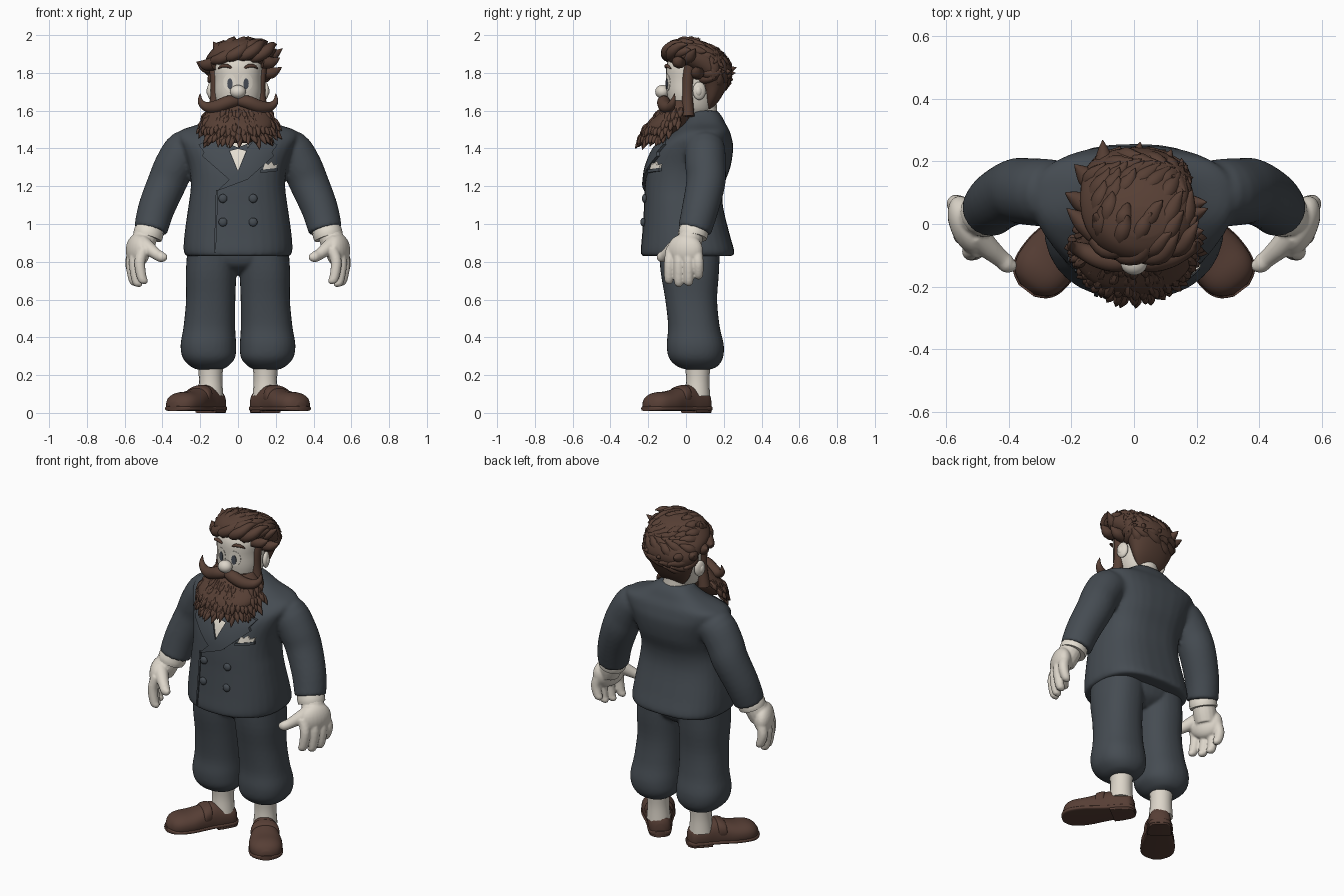
import bpy, bmesh, math, random
from math import sin, cos, pi
from mathutils import Vector, Matrix
from mathutils.bvhtree import BVHTree

random.seed(4)


def material(name, rgb):
    m = bpy.data.materials.new(name)
    m.diffuse_color = (*rgb, 1)
    return m


CLOTH = material("slate cloth", (0.060, 0.072, 0.085))
HAIR = material("brown hair", (0.095, 0.050, 0.035))
LEATHER = material("brown leather", (0.095, 0.049, 0.036))
SKIN = material("pale skin", (0.72, 0.67, 0.59))
WHITE = material("off white", (0.78, 0.73, 0.64))
DARK = material("dark grey eye", (0.07, 0.08, 0.10))


def spline(keys, n):
    """Catmull-Rom through tuples of any length."""
    out = []
    for i in range(len(keys) - 1):
        p = [keys[max(i - 1, 0)], keys[i], keys[i + 1], keys[min(i + 2, len(keys) - 1)]]
        for s in range(n):
            t = s / n
            out.append([0.5 * (2 * b + (c - a) * t + (2 * a - 5 * b + 4 * c - d) * t * t
                               + (3 * b - a - 3 * c + d) * t ** 3) for a, b, c, d in zip(*p)])
    return out + [list(keys[-1])]


def skin(bm, rings):
    """Bridge rings of points and cap the ends."""
    vs = [[bm.verts.new(p) for p in r] for r in rings]
    n = len(vs[0])
    for a, b in zip(vs, vs[1:]):
        for i in range(n):
            bm.faces.new((a[i], a[(i + 1) % n], b[(i + 1) % n], b[i]))
    bm.faces.new(vs[0][::-1])
    bm.faces.new(vs[-1])


def loft(bm, keys, n=4, sides=32, power=2.3, back=None, matrix=None):
    """Stacked superellipses; keys are (z, x0, x1, y0, y1)."""
    rings = []
    for z, x0, x1, y0, y1 in spline(keys, n):
        ring = []
        for i in range(sides):
            a = 2 * pi * i / sides
            e = 2 / (back if back and i < sides / 2 else power)
            f = lambda v: math.copysign(abs(v) ** e, v)
            p = Vector(((x0 + x1) / 2 + (x1 - x0) / 2 * f(cos(a)),
                        (y0 + y1) / 2 + (y1 - y0) / 2 * f(sin(a)), z))
            ring.append(matrix @ p if matrix else p)
        rings.append(ring)
    skin(bm, rings)


def tube(bm, keys, n=4, sides=16):
    """Round tube; keys are (x, y, z, radius)."""
    pts = spline(keys, n)
    pos = [Vector(p[:3]) for p in pts]
    rings, u, prev = [], None, None
    for i, p in enumerate(pts):
        t = (pos[min(i + 1, len(pos) - 1)] - pos[max(i - 1, 0)]).normalized()
        u = t.orthogonal().normalized() if u is None else prev.rotation_difference(t) @ u
        w, prev, r = t.cross(u), t, max(p[3], 0.001)
        rings.append([pos[i] + (u * cos(2 * pi * k / sides) + w * sin(2 * pi * k / sides)) * r
                      for k in range(sides)])
    skin(bm, rings)


def ball(bm, c, r, turn=0):
    m = Matrix.Translation(c) @ Matrix.Rotation(turn, 4, 'Z') @ Matrix.Diagonal((*r, 1))
    bmesh.ops.create_uvsphere(bm, u_segments=24, v_segments=16, radius=1, matrix=m)


def finish(bm, name, mat, mirror=False, voxel=0, angle=50):
    bmesh.ops.recalc_face_normals(bm, faces=bm.faces)
    me = bpy.data.meshes.new(name)
    bm.to_mesh(me)
    bm.free()
    me.materials.append(mat)
    me.polygons.foreach_set("use_smooth", [True] * len(me.polygons))
    me.set_sharp_from_angle(angle=math.radians(angle))
    ob = bpy.data.objects.new(name, me)
    bpy.context.collection.objects.link(ob)
    if voxel:
        r = ob.modifiers.new("blend", 'REMESH')
        r.mode, r.voxel_size, r.use_smooth_shade = 'VOXEL', voxel, True
        s = ob.modifiers.new("soften", 'SMOOTH')
        s.factor, s.iterations = 0.5, 4
    if mirror:
        ob.modifiers.new("mirror", 'MIRROR').use_mirror_merge = False
    return ob


def surface(ob):
    bpy.context.view_layer.update()
    return BVHTree.FromObject(ob, bpy.context.evaluated_depsgraph_get())


def front(tree, x, z):
    hit = tree.ray_cast(Vector((x, -1, z)), Vector((0, 1, 0)))[0]
    return hit.y if hit else 0


def plate(name, outline, mat, tree, lift, mirror=False):
    """Thin sheet cut to an x,z outline and laid on a surface."""
    bm = bmesh.new()
    bm.faces.new([bm.verts.new((x, 0, z)) for x, z in outline])
    for axis in (0, 2):
        lo, hi = min(v.co[axis] for v in bm.verts), max(v.co[axis] for v in bm.verts)
        for k in range(1, int((hi - lo) / 0.02) + 1):
            co, no = Vector(), Vector()
            co[axis], no[axis] = lo + k * 0.02, 1
            bmesh.ops.bisect_plane(bm, geom=bm.verts[:] + bm.edges[:] + bm.faces[:],
                                   plane_co=co, plane_no=no)
    for v in bm.verts:
        v.co.y = front(tree, v.co.x, v.co.z) - lift
    ext = bmesh.ops.extrude_face_region(bm, geom=bm.faces[:])
    for v in ext["geom"]:
        if isinstance(v, bmesh.types.BMVert):
            v.co.y += lift + 0.004
    return finish(bm, name, mat, mirror, angle=30)


def oval(cx, cz, rx, rz):
    return [(cx + rx * cos(2 * pi * i / 20), cz + rz * sin(2 * pi * i / 20)) for i in range(20)]


# Jacket body and sleeves
bm = bmesh.new()
body = [(0.83, 0.275, -0.235, 0.25), (0.86, 0.288, -0.24, 0.255), (0.95, 0.283, -0.232, 0.23),
        (1.1, 0.262, -0.222, 0.195), (1.2, 0.25, -0.218, 0.2), (1.3, 0.26, -0.205, 0.235),
        (1.4, 0.295, -0.165, 0.25), (1.455, 0.32, -0.11, 0.242), (1.495, 0.305, -0.055, 0.23),
        (1.53, 0.205, -0.02, 0.21), (1.57, 0.135, 0.01, 0.19), (1.6, 0.095, 0.02, 0.165)]
loft(bm, [(z, -w, w, a, b) for z, w, a, b in body], power=2.3, back=2.7)
for s in (1, -1):
    tube(bm, [(s * x, y, z, r) for x, y, z, r in (
        (0.22, 0.1, 1.39, 0.10), (0.28, 0.1, 1.39, 0.108), (0.335, 0.103, 1.31, 0.107),
        (0.375, 0.105, 1.22, 0.104), (0.433, 0.075, 1.08, 0.097), (0.463, 0.045, 0.965, 0.089))],
         sides=24)
jacket = finish(bm, "jacket", CLOTH, voxel=0.011)
coat = surface(jacket)

# Shirt front, lapels, front edge, pocket and buttons
plate("shirt_front", [(-0.06, 1.43), (0.06, 1.43), (0.0, 1.28)], WHITE, coat, 0.003)
plate("bow_tie", [(-0.05, 1.425), (0.0, 1.405), (0.05, 1.425), (0.05, 1.385), (0.0, 1.398),
                  (-0.05, 1.385)], CLOTH, coat, 0.014)
plate("right_lapel", [(-0.1, 1.47), (-0.21, 1.42), (-0.18, 1.38), (-0.19, 1.36), (-0.03, 1.22),
                      (0.0, 1.28), (-0.05, 1.40)], CLOTH, coat, 0.012)
plate("left_lapel", [(0.1, 1.47), (0.21, 1.42), (0.18, 1.38), (0.19, 1.36), (0.05, 1.235),
                     (-0.11, 1.175), (0.0, 1.28), (0.05, 1.40)], CLOTH, coat, 0.016)
plate("front_edge", [(-0.127, 0.85), (-0.117, 0.85), (-0.105, 1.18), (-0.117, 1.18)],
      CLOTH, coat, 0.009)
plate("breast_pocket", [(0.12, 1.27), (0.21, 1.28), (0.21, 1.297), (0.12, 1.287)],
      CLOTH, coat, 0.014)
plate("pocket_square", [(0.13, 1.286), (0.205, 1.294), (0.212, 1.318), (0.19, 1.312),
                        (0.178, 1.332), (0.16, 1.314), (0.145, 1.328), (0.138, 1.31)],
      WHITE, coat, 0.009)
bm = bmesh.new()
for x in (-0.08, 0.08):
    for z in (1.01, 1.135):
        ball(bm, (x, front(coat, x, z) - 0.006, z), (0.023, 0.014, 0.023))
finish(bm, "buttons", CLOTH)

# Breeches: gathered legs blended into a seat
bm = bmesh.new()
leg = [(0.228, 0.09, 0.21, 0.01, 0.12), (0.245, 0.055, 0.25, -0.045, 0.165),
       (0.29, 0.016, 0.292, -0.09, 0.195), (0.36, 0.01, 0.304, -0.102, 0.2),
       (0.46, 0.015, 0.288, -0.095, 0.178), (0.6, 0.014, 0.275, -0.11, 0.165),
       (0.75, 0.008, 0.276, -0.135, 0.175), (0.9, 0.0, 0.265, -0.145, 0.18)]
for s in (1, -1):
    loft(bm, [(z, s * x0, s * x1, y0, y1) for z, x0, x1, y0, y1 in leg])
loft(bm, [(0.73, -0.06, 0.06, -0.03, 0.1), (0.77, -0.15, 0.15, -0.11, 0.155),
          (0.82, -0.25, 0.25, -0.138, 0.175), (0.9, -0.26, 0.26, -0.145, 0.185)])
finish(bm, "breeches", CLOTH, voxel=0.009)

# Ankles
bm = bmesh.new()
tube(bm, [(0.145, 0.062, 0.27, 0.07), (0.145, 0.062, 0.18, 0.062), (0.145, 0.06, 0.09, 0.068)])
finish(bm, "ankle", SKIN, mirror=True)

# Shoes, built along their length and turned outward
axis = Vector((0.235, -0.31, 0)).normalized()
side = axis.cross(Vector((0, 0, 1)))
place = Matrix((side, (0, 0, 1), axis)).transposed().to_4x4()
place.translation = (0.095, 0.115, 0)
shape = [(0.0, 0.025, 0.08), (0.02, 0.055, 0.115), (0.08, 0.066, 0.13), (0.14, 0.07, 0.148),
         (0.2, 0.08, 0.132), (0.27, 0.093, 0.115), (0.34, 0.09, 0.108), (0.382, 0.068, 0.09),
         (0.405, 0.028, 0.06)]
bm = bmesh.new()
loft(bm, [(t, -w, w, 0.015 - (h - 0.015) * 0.3, h) for t, w, h in shape], matrix=place)
bmesh.ops.bisect_plane(bm, geom=bm.verts[:] + bm.edges[:] + bm.faces[:], plane_co=(0, 0, 0.025),
                       plane_no=(0, 0, 1), clear_inner=True)
loft(bm, [(0.155, -0.055, 0.055, 0.03, 0.138), (0.163, -0.074, 0.074, 0.03, 0.148),
          (0.2, -0.081, 0.081, 0.03, 0.138), (0.208, -0.07, 0.07, 0.03, 0.125)], matrix=place)
finish(bm, "shoe_upper", LEATHER, mirror=True)
bm = bmesh.new()
loft(bm, [(t * 1.03 - 0.006, -w - 0.003, w + 0.003, 0.01, 0.036) for t, w, h in shape],
     power=4, matrix=place)
finish(bm, "shoe_sole", LEATHER, mirror=True)
bm = bmesh.new()
loft(bm, [(-0.004, -0.025, 0.025, 0.0, 0.02), (0.018, -0.054, 0.054, 0.0, 0.02),
          (0.08, -0.066, 0.066, 0.0, 0.02), (0.125, -0.068, 0.068, 0.0, 0.02)],
     power=8, matrix=place)
finish(bm, "shoe_heel", LEATHER, mirror=True)

# Shirt cuffs and hands
bm = bmesh.new()
tube(bm, [(0.455, 0.045, 1.0, 0.072), (0.472, 0.038, 0.955, 0.079), (0.48, 0.034, 0.93, 0.077)])
finish(bm, "shirt_cuff", WHITE, mirror=True)
bm = bmesh.new()
tube(bm, [(0.475, 0.035, 0.97, 0.062), (0.5, 0.02, 0.91, 0.066), (0.52, 0.01, 0.86, 0.062)])
ball(bm, (0.53, -0.005, 0.86), (0.056, 0.1, 0.088), -0.4)
for x, y, z in ((0.557, 0.066, 0.725), (0.553, 0.014, 0.69), (0.536, -0.038, 0.685), (0.508, -0.09, 0.70)):
    tube(bm, [(x - 0.01, y * 0.85, 0.87, 0.03), (x + 0.012, y * 0.97, 0.80, 0.029),
              (x + 0.002, y, z + 0.02, 0.026), (x - 0.012, y, z - 0.005, 0.021), (x - 0.016, y, z - 0.018, 0.008)])
tube(bm, [(0.51, -0.03, 0.9, 0.045), (0.465, -0.075, 0.865, 0.036), (0.425, -0.11, 0.835, 0.029),
          (0.4, -0.13, 0.825, 0.028), (0.375, -0.135, 0.825, 0.012)])
finish(bm, "hand", SKIN, mirror=True, voxel=0.006)

# Head, neck, nose and ears
bm = bmesh.new()
loft(bm, [(1.56, -0.05, 0.05, -0.04, 0.1), (1.6, -0.1, 0.1, -0.08, 0.14),
          (1.68, -0.126, 0.126, -0.1, 0.16), (1.76, -0.128, 0.128, -0.105, 0.18),
          (1.85, -0.128, 0.128, -0.1, 0.18), (1.93, -0.07, 0.07, -0.05, 0.12)])
tube(bm, [(0, 0.09, 1.5, 0.085), (0, 0.085, 1.6, 0.08), (0, 0.08, 1.68, 0.08)])
head = finish(bm, "head", SKIN)
face = surface(head)
bm = bmesh.new()
ball(bm, (0, -0.125, 1.70), (0.042, 0.038, 0.036))
finish(bm, "nose", SKIN)
bm = bmesh.new()
ball(bm, (0.143, 0.07, 1.705), (0.018, 0.036, 0.048), 0.3)
ball(bm, (0.15, 0.066, 1.703), (0.017, 0.02, 0.028), 0.3)
finish(bm, "ear", SKIN, mirror=True)

# Eyes and brows
plate("eye_white", oval(0.045, 1.75, 0.033, 0.046), WHITE, face, 0.002, True)
plate("pupil", oval(0.043, 1.742, 0.014, 0.029), DARK, face, 0.005, True)
bm = bmesh.new()
tube(bm, [(0.035, -0.105, 1.826, 0.005), (0.058, -0.105, 1.837, 0.01),
          (0.085, -0.097, 1.836, 0.009), (0.105, -0.08, 1.822, 0.003)], sides=10)
finish(bm, "eyebrow", HAIR, mirror=True)

# Moustache with upturned tips
bm = bmesh.new()
tube(bm, [(-0.005, -0.105, 1.652, 0.024), (0.05, -0.118, 1.645, 0.035), (0.11, -0.108, 1.622, 0.034),
          (0.165, -0.085, 1.62, 0.026), (0.198, -0.07, 1.647, 0.016), (0.2, -0.06, 1.69, 0.002)])
finish(bm, "moustache", HAIR, mirror=True)

# Beard: core, sideburns and pointed tufts
bm = bmesh.new()
loft(bm, [(1.43, -0.06, 0.06, -0.225, -0.14), (1.46, -0.13, 0.13, -0.235, -0.08),
          (1.52, -0.185, 0.185, -0.215, 0.0), (1.58, -0.175, 0.175, -0.16, 0.035),
          (1.63, -0.145, 0.145, -0.115, 0.05), (1.655, -0.12, 0.12, -0.10, 0.03)], power=2)
for s in (1, -1):
    tube(bm, [(s * 0.13, 0.01, 1.57, 0.035), (s * 0.118, 0.008, 1.68, 0.028),
              (s * 0.118, 0.012, 1.78, 0.03), (s * 0.13, 0.03, 1.88, 0.03)])
for row, (z, w, y0, y1) in enumerate(((1.60, 0.165, -0.14, 0.045), (1.56, 0.185, -0.17, 0.03),
                                      (1.52, 0.185, -0.205, 0.0), (1.475, 0.15, -0.225, -0.07))):
    for i in range(24):
        a = pi + pi * (i + 0.5 * (row % 2) + random.uniform(-0.2, 0.2)) / 23.5
        n = Vector((cos(a), sin(a), 0))
        cy = (y0 + y1) / 2 + 0.03
        p = Vector((w * n.x, cy + (cy - y0) * n.y, z + random.uniform(-0.01, 0.01)))
        d = (n * 0.4 + Vector((random.uniform(-0.25, 0.25), -0.1, -1))).normalized()
        r, size = 0.016, random.uniform(0.05, 0.08)
        tube(bm, [(*(p - n * 0.012), r * 0.8), (*(p + d * size * 0.5 + n * 0.004), r),
                  (*(p + d * size + n * 0.01), 0.001)], n=3, sides=7)
finish(bm, "beard", HAIR)

# Hair: mass swept back and to one side
bm = bmesh.new()
loft(bm, [(1.61, -0.07, 0.07, 0.1, 0.14), (1.66, -0.112, 0.112, 0.09, 0.18),
          (1.74, -0.145, 0.145, 0.065, 0.225), (1.80, -0.165, 0.172, 0.03, 0.244),
          (1.85, -0.172, 0.188, -0.06, 0.232), (1.885, -0.165, 0.194, -0.11, 0.205),
          (1.925, -0.135, 0.188, -0.113, 0.165), (1.96, -0.095, 0.15, -0.085, 0.11),
          (1.98, -0.035, 0.095, -0.04, 0.05)], power=2.1)
mass = BVHTree.FromBMesh(bm)
# locks that follow the mass and lift at the tip
centre = Vector((0.01, 0.06, 1.83))
for i in range(80):
    a, h = i * 2.39996, -0.65 + 1.55 * i / 80
    q = math.sqrt(1 - h * h)
    n = Vector((q * cos(a), q * sin(a), h))
    if n.y < 0 and h < 0.3:
        continue
    flow = Vector((0.4 + 0.6 * n.x, 0.6, 0.3 if h > -0.2 else -0.2))
    d = (flow - n * flow.dot(n)).normalized()
    reach, keys = random.uniform(0.65, 0.95), []
    for t, lift, r in ((0, -0.025, 0.02), (0.35, -0.021, 0.03), (0.7, -0.01, 0.022), (1, 0.014, 0.001)):
        ray = (n + d * reach * t).normalized()
        hit = mass.ray_cast(centre, ray)[0]
        if hit:
            keys.append((*(hit + ray * lift), r))
    if len(keys) == 4:
        tube(bm, keys, n=3, sides=8)
# quiff rolls over the forehead
for x, y, z in ((-0.09, -0.075, 1.875), (-0.03, -0.095, 1.89), (0.04, -0.095, 1.895), (0.1, -0.07, 1.885)):
    tube(bm, [(x - 0.04, y + 0.03, z - 0.01, 0.022), (x, y - 0.005, z, 0.03),
              (x + 0.05, y, z + 0.03, 0.03), (x + 0.08, y + 0.04, z + 0.06, 0.02),
              (x + 0.105, y + 0.08, z + 0.065, 0.002)], n=3, sides=10)
# side flicks and rear points: start, tip
for a, b in (((-0.12, -0.03, 1.85), (-0.215, 0.05, 1.86)), ((-0.13, 0.05, 1.83), (-0.22, 0.1, 1.86)),
             ((-0.12, 0.12, 1.82), (-0.19, 0.19, 1.84)), ((-0.09, 0.14, 1.82), (-0.1, 0.268, 1.83)),
             ((0.0, 0.15, 1.83), (0.02, 0.262, 1.80)), ((0.08, 0.14, 1.83), (0.12, 0.238, 1.81)),
             ((0.12, 0.0, 1.87), (0.236, 0.05, 1.93)), ((0.13, 0.06, 1.80), (0.232, 0.07, 1.83)),
             ((0.13, -0.04, 1.86), (0.222, -0.02, 1.88)), ((-0.08, 0.0, 1.92), (-0.13, 0.03, 1.965))):
    a, b = Vector(a), Vector(b)
    sag = Vector((0, 0, -0.012))
    tube(bm, [(*a, 0.036), (*(a.lerp(b, 0.45) + sag), 0.032),
              (*(a.lerp(b, 0.75) + sag * 0.7), 0.018), (*b, 0.001)], sides=10)
finish(bm, "hair", HAIR)
